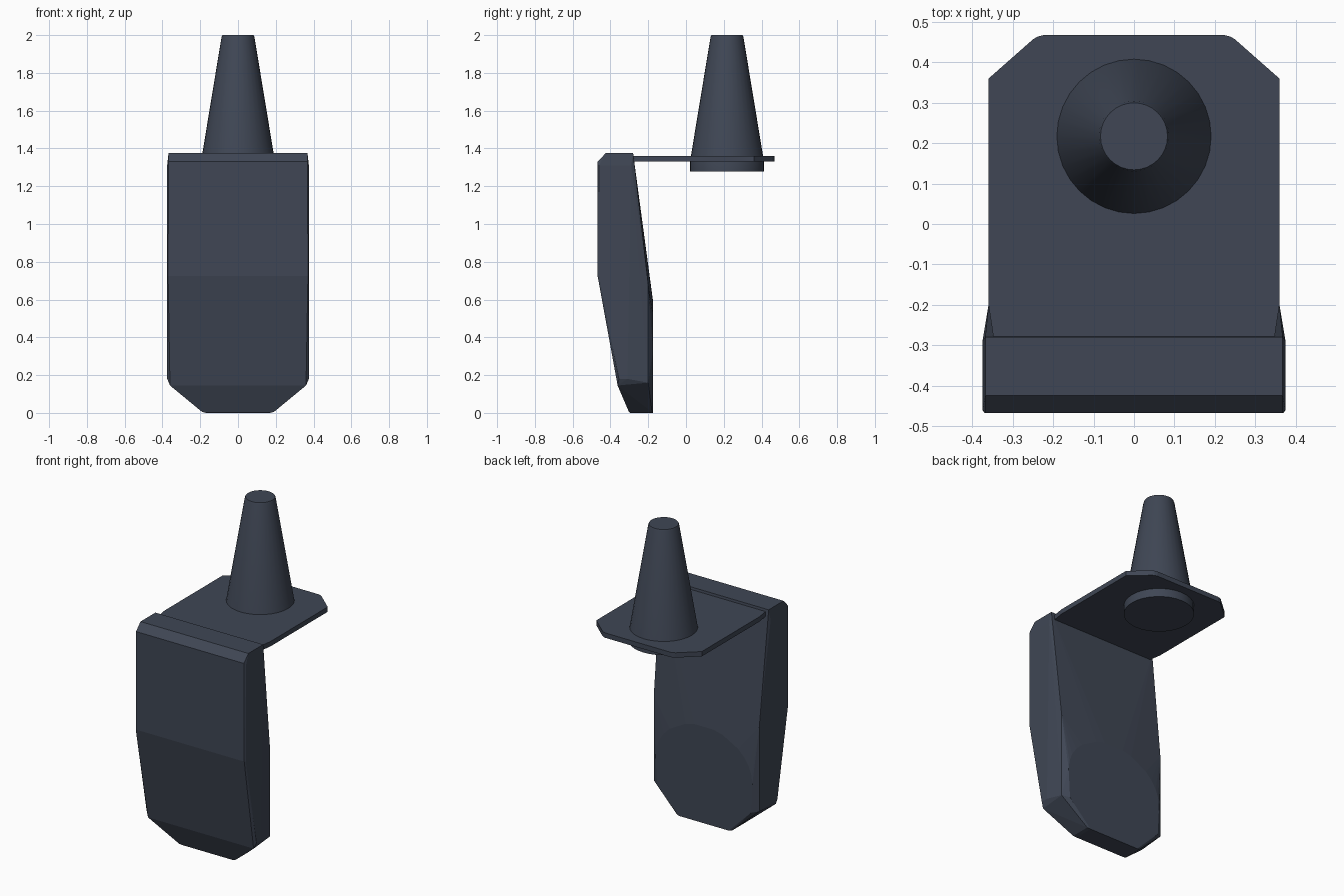
import bpy, bmesh, math

if "Cube" in bpy.data.objects:
    bpy.data.objects.remove(bpy.data.objects["Cube"])

mat = bpy.data.materials.new("dark_slate")
mat.diffuse_color = (0.05, 0.062, 0.09, 1)
mat.use_nodes = True
mat.node_tree.nodes["Principled BSDF"].inputs["Base Color"].default_value = mat.diffuse_color


def finish(name, bm, smooth=None):
    bmesh.ops.recalc_face_normals(bm, faces=bm.faces)
    me = bpy.data.meshes.new(name)
    bm.to_mesh(me)
    bm.free()
    me.materials.append(mat)
    ob = bpy.data.objects.new(name, me)
    bpy.context.collection.objects.link(ob)
    if smooth:
        bpy.ops.object.select_all(action='DESELECT')
        ob.select_set(True)
        bpy.context.view_layer.objects.active = ob
        bpy.ops.object.shade_smooth_by_angle(angle=math.radians(smooth))
    return ob


# Faceted paddle body: convex shell over mirrored corner points
half = [
    # top lip
    (0.368, -0.425, 1.375), (0.368, -0.28, 1.375), (0.375, -0.29, 1.31),
    # front face, bending back towards the foot
    (0.368, -0.468, 1.33), (0.375, -0.46, 1.31), (0.37, -0.468, 0.725),
    (0.375, -0.46, 0.725), (0.36, -0.362, 0.145), (0.375, -0.355, 0.18),
    # foot
    (0.19, -0.302, 0.005), (0.17, -0.297, 0), (0.17, -0.175, 0),
    (0.19, -0.18, 0.005), (0.375, -0.31, 0.18), (0.375, -0.31, 0.7),
    # rear side edges
    (0.345, -0.275, 1.32), (0.36, -0.2, 0.68), (0.36, -0.2, 0.16),
    (0.32, -0.175, 0.15),
]
# domed flat pad on the lower back
for i in range(9):
    a = math.pi / 2 * i / 8
    half.append((0.33 * math.cos(a), -0.175, 0.33 + 0.27 * math.sin(a)))
bm = bmesh.new()
for x, y, z in half:
    bm.verts.new((x, y, z))
    bm.verts.new((-x, y, z))
bmesh.ops.remove_doubles(bm, verts=bm.verts, dist=0.0005)
res = bmesh.ops.convex_hull(bm, input=bm.verts)
loose = [v for v in bm.verts if not v.link_faces]
bmesh.ops.delete(bm, geom=loose, context='VERTS')
bmesh.ops.dissolve_limit(bm, angle_limit=math.radians(1),
                         verts=bm.verts, edges=bm.edges)
finish("body", bm)

# Thin shelf plate with clipped rear corners
right = [(0.345, -0.3), (0.36, -0.2), (0.36, 0.36), (0.25, 0.457), (0.238, 0.464), (0.222, 0.468)]
outline = right + [(-x, y) for x, y in reversed(right)]
bm = bmesh.new()
face = bm.faces.new([bm.verts.new((x, y, 1.33)) for x, y in outline])
ext = bmesh.ops.extrude_face_region(bm, geom=[face])
for v in ext["geom"]:
    if isinstance(v, bmesh.types.BMVert):
        v.co.z = 1.36
finish("shelf_plate", bm)

# Tapered spike passing through the plate
profile = [(0.197, 1.278), (0.197, 1.335), (0.191, 1.36), (0.087, 1.99), (0.083, 2.0)]
n = 32
bm = bmesh.new()
rings = [[bm.verts.new((r * math.cos(2 * math.pi * i / n),
                        0.217 + r * math.sin(2 * math.pi * i / n), z))
          for i in range(n)] for r, z in profile]
for a, b in zip(rings, rings[1:]):
    for i in range(n):
        j = (i + 1) % n
        bm.faces.new((a[i], a[j], b[j], b[i]))
bm.faces.new(rings[0][::-1])
bm.faces.new(rings[-1])
finish("tapered_spike", bm, 30)
